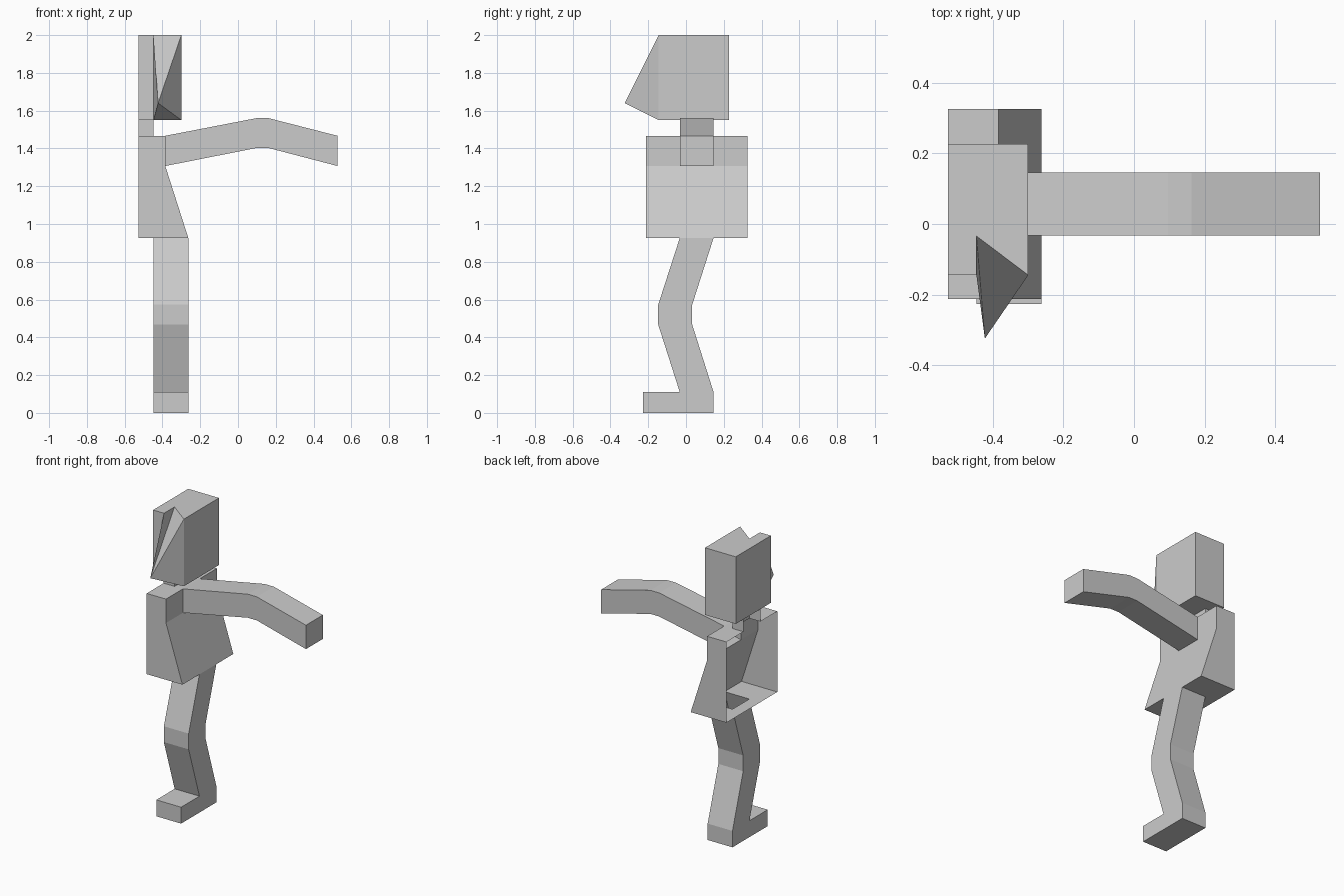
import bpy, bmesh

if "Cube" in bpy.data.objects:
    bpy.data.objects.remove(bpy.data.objects["Cube"])


def finish(name, bm):
    bmesh.ops.recalc_face_normals(bm, faces=bm.faces)
    mesh = bpy.data.meshes.new(name)
    bm.to_mesh(mesh)
    bm.free()
    bpy.context.collection.objects.link(bpy.data.objects.new(name, mesh))


def sweep(name, path, axis, stations, caps=True, holes=()):
    """Sweep an open path along an axis; holes are (station, segment) left open."""
    bm = bmesh.new()
    rings = []
    for s in stations:
        ring = []
        for p in path:
            co = list(p)
            co.insert(axis, s)
            ring.append(bm.verts.new(co))
        rings.append(ring)
    for i in range(len(rings) - 1):
        for j in range(len(path) - 1):
            if (i, j) not in holes:
                a, b = rings[i], rings[i + 1]
                bm.faces.new((a[j], a[j + 1], b[j + 1], b[j]))
    if caps:
        bm.faces.new(rings[0])
        bm.faces.new(rings[-1])
    finish(name, bm)


MID, INNER, HIP = -0.528, -0.447, -0.263    # open centre plane, limb inner and outer x
Y0, Y1 = -0.033, 0.146                      # limb front and back y

# Half torso, open at the centre and where neck, arm and leg join
sweep("torso", [(MID, 1.467), (INNER, 1.467), (-0.385, 1.467), (-0.385, 1.307),
                (HIP, 0.926), (INNER, 0.926), (MID, 0.926)],
      1, [-0.213, Y0, Y1, 0.326], holes={(1, 0), (1, 2), (1, 4)})

# Arm, bent at the elbow
sweep("arm", [(-0.385, 1.467), (0.096, 1.56), (0.163, 1.56), (0.527, 1.467),
              (0.527, 1.307), (0.163, 1.402), (0.096, 1.402), (-0.385, 1.307)],
      1, [Y0, Y1])

# Leg with bent knee and foot
sweep("leg", [(Y0, 0.926), (-0.147, 0.573), (-0.147, 0.467), (Y0, 0.11), (-0.227, 0.11),
              (-0.227, 0), (Y1, 0), (Y1, 0.11), (0.033, 0.467), (0.033, 0.573), (Y1, 0.926)],
      0, [INNER, HIP])

# Half neck
sweep("neck", [(MID, Y0), (INNER, Y0), (INNER, Y1), (MID, Y1)],
      2, [1.467, 1.55], caps=False)

# Half head with notched brow and pointed face
bm = bmesh.new()
F, B, LO, HI, SIDE = -0.145, 0.227, 1.55, 2.0, -0.30
outline = [(MID, B), (MID, F), (INNER, F), (SIDE, F), (SIDE, B)]
low = [bm.verts.new((x, y, LO)) for x, y in outline]
top = [bm.verts.new((x, y, HI)) for x, y in outline]
notch = bm.verts.new((INNER, -0.034, HI))
tip = bm.verts.new((-0.423, -0.325, 1.64))
bm.faces.new(low)
bm.faces.new(top[:3] + [notch] + top[3:])
for i in (0, 1, 3, 4):
    k = (i + 1) % 5
    bm.faces.new((low[i], low[k], top[k], top[i]))
rim = [low[2], low[3], top[3], notch, top[2]]
for a, b in zip(rim, rim[1:] + rim[:1]):
    bm.faces.new((a, b, tip))
finish("head", bm)
